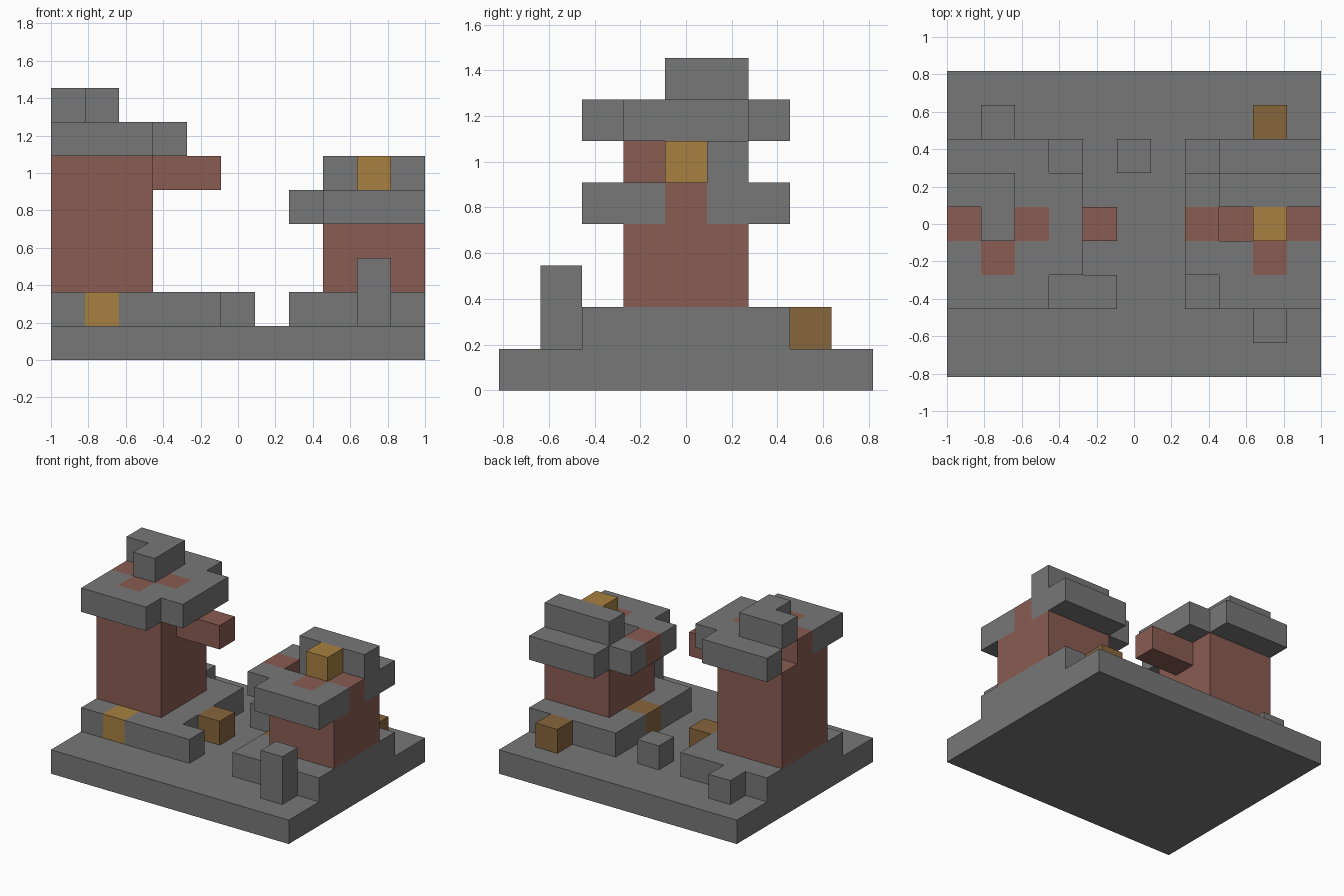
import bpy
import bmesh
from mathutils import Vector

U = 2 / 11                      # edge of one building block
ORIGIN = Vector((-1, -4.5 * U, 0))


def material(name, color):
    mat = bpy.data.materials.new(name)
    mat.use_nodes = True
    mat.diffuse_color = (*color, 1)
    mat.node_tree.nodes["Principled BSDF"].inputs["Base Color"].default_value = (*color, 1)
    return mat


if "Cube" in bpy.data.objects:
    bpy.data.objects.remove(bpy.data.objects["Cube"])

MATS = {
    "S": material("stone grey", (0.185, 0.185, 0.185)),
    "B": material("brick red", (0.25, 0.107, 0.084)),
    "Y": material("bright amber", (0.39, 0.216, 0.051)),
    "D": material("dark amber", (0.242, 0.133, 0.045)),
}
KEYS = list(MATS)


def part(name, column, row, level, plan, height=1):
    """Blocks laid out by a plan (back row first); hidden inner walls are left out."""
    rows = plan.split()[::-1]
    cells = {(x, y): c for y, line in enumerate(rows)
             for x, c in enumerate(line) if c in MATS}
    bm = bmesh.new()
    start = ORIGIN + U * Vector((column, row, level))

    def face(corners, key):
        verts = [bm.verts.new(start + U * Vector(c)) for c in corners]
        bm.faces.new(verts).material_index = KEYS.index(key)

    for (x, y), key in cells.items():
        ring = [(x, y), (x + 1, y), (x + 1, y + 1), (x, y + 1)]
        face([(*p, height) for p in ring], key)
        face([(*p, 0) for p in reversed(ring)], key)
        sides = [(x, y - 1), (x + 1, y), (x, y + 1), (x - 1, y)]
        for n, beside in enumerate(sides):
            if beside not in cells:
                a, b = ring[n], ring[(n + 1) % 4]
                face([(*a, 0), (*b, 0), (*b, height), (*a, height)], key)
    bmesh.ops.remove_doubles(bm, verts=bm.verts, dist=U / 100)
    mesh = bpy.data.meshes.new(name)
    bm.to_mesh(mesh)
    bm.free()
    for mat in MATS.values():
        mesh.materials.append(mat)
    bpy.context.collection.objects.link(bpy.data.objects.new(name, mesh))


# Ground slab
part("ground_slab", 0, 0, 0, " ".join(["S" * 11] * 9))

# Tall tower on the model's right
part("tall_tower_plinth", 0, 2, 1, "SSSS. SSSS. SSSSD SSSS. SYSSS")
part("tall_tower_walls", 0, 3, 2, "BBB BBB BBB", height=4)
part("tall_tower_beam", 3, 4, 5, "BB")
part("tall_tower_roof", 0, 2, 6, "SSS. .SSS BBBS SBSS SSS.")
part("tall_tower_crown", 0, 4, 7, "SS .S")

# Short tower on the model's left
part("short_tower_plinth", 7, 2, 1, "SSSS SSSS DSSS SSSS SSSS")
part("short_tower_walls", 8, 3, 2, "BBB BBB BBB", height=2)
part("short_tower_roof", 7, 2, 4, ".SSS SSSS B.BB SSBS .SSS")
part("short_tower_crown", 8, 4, 5, "SSS .Y.")

# Loose blocks on the slab
part("front_post", 9, 1, 1, "S", height=2)
part("back_lamp", 9, 7, 1, "D")
part("back_step", 1, 7, 1, "S")
part("middle_stone", 5, 6, 1, "S")
